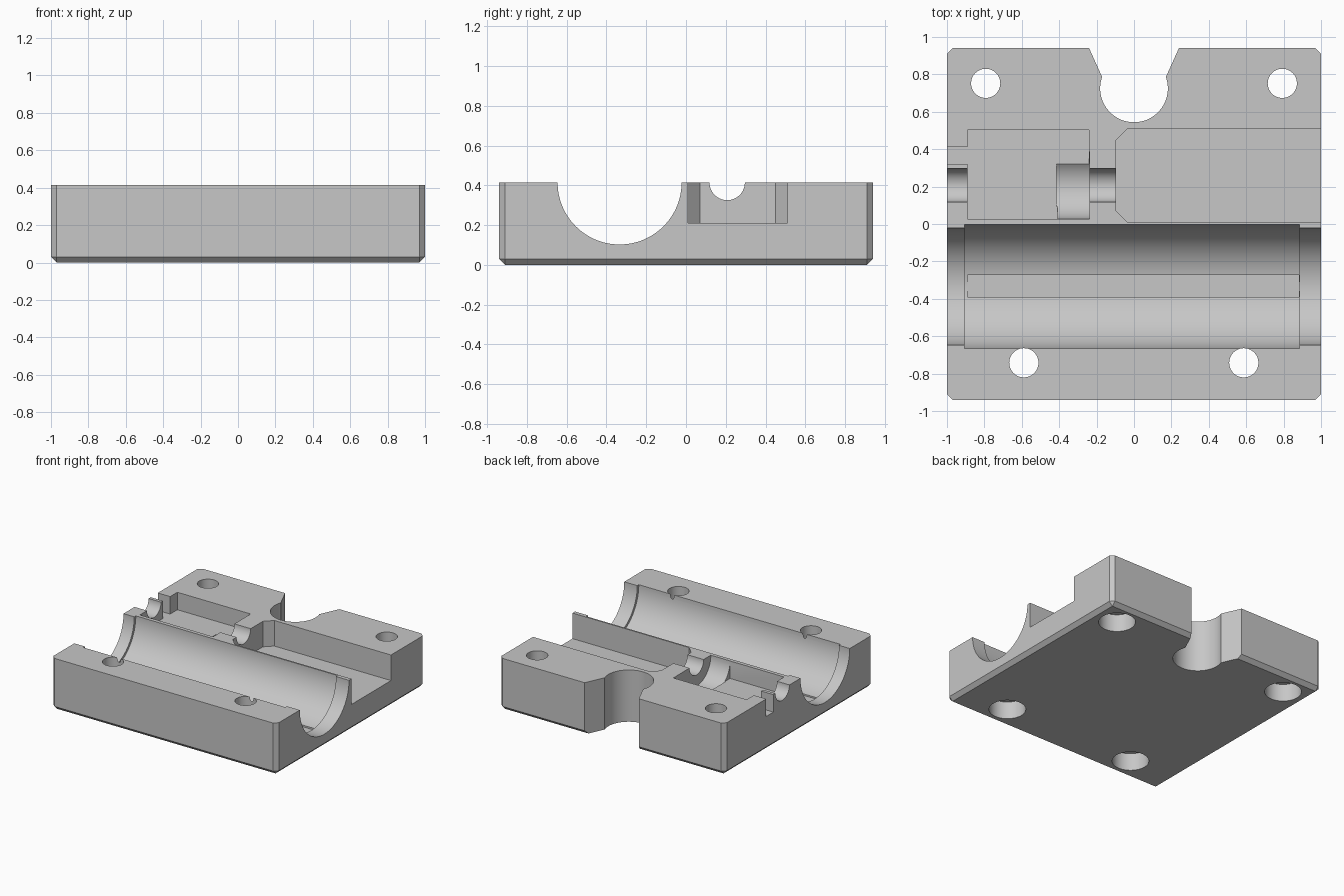
import bpy, bmesh, math
from mathutils import Matrix, Vector

if "Cube" in bpy.data.objects:
    bpy.data.objects.remove(bpy.data.objects["Cube"], do_unlink=True)

TOP = 0.415
BORE_Y, SHAFT_Y = -0.334, 0.207

grey = bpy.data.materials.new("plain_grey")
grey.use_nodes = True
grey.diffuse_color = (0.57, 0.57, 0.57, 1)
grey.node_tree.nodes["Principled BSDF"].inputs["Base Color"].default_value = (0.57, 0.57, 0.57, 1)


def make_object(name, bm):
    bmesh.ops.recalc_face_normals(bm, faces=bm.faces)
    mesh = bpy.data.meshes.new(name)
    bm.to_mesh(mesh)
    bm.free()
    mesh.materials.append(grey)
    obj = bpy.data.objects.new(name, mesh)
    bpy.context.collection.objects.link(obj)
    return obj


def prism(name, outline, z0, z1):
    """Extrude a plan outline from z0 up to z1."""
    bm = bmesh.new()
    face = bm.faces.new([bm.verts.new((x, y, z0)) for x, y in outline])
    new = bmesh.ops.extrude_face_region(bm, geom=[face])["geom"]
    bmesh.ops.translate(bm, vec=(0, 0, z1 - z0),
                        verts=[v for v in new if isinstance(v, bmesh.types.BMVert)])
    return make_object(name, bm)


def rod(name, start, end, radius, sides=64):
    """Cylinder between two points."""
    a, b = Vector(start), Vector(end)
    turn = (b - a).to_track_quat('Z', 'Y').to_matrix().to_4x4()
    bm = bmesh.new()
    bmesh.ops.create_cone(bm, cap_ends=True, segments=sides, radius1=radius, radius2=radius,
                          depth=(b - a).length, matrix=Matrix.Translation((a + b) / 2) @ turn)
    return make_object(name, bm)


def x_rod(name, x0, x1, y, radius, sides=64):
    return rod(name, (x0, y, TOP), (x1, y, TOP), radius, sides)


def rect(x0, x1, y0, y1):
    return [(x0, y0), (x1, y0), (x1, y1), (x0, y1)]


# Block with chamfered upright corners and bottom rim
bm = bmesh.new()
bmesh.ops.create_cube(bm, size=1, matrix=Matrix.Translation((0, 0, TOP / 2))
                      @ Matrix.Diagonal((2, 1.88, TOP, 1)))
edges = [e for e in bm.edges if min(v.co.z for v in e.verts) < 0.01]
bmesh.ops.bevel(bm, geom=edges, offset=0.03, segments=1, affect='EDGES')
block = make_object("housing_block", bm)

cutters = [
    # Long half-round bore with a wider middle and a flat floor strip
    x_rod("bore_ends", -1.2, 1.2, BORE_Y, 0.312, 128),
    x_rod("bore_middle", -0.905, 0.885, BORE_Y, 0.332, 128),
    prism("bore_strip", rect(-0.89, 0.883, -0.39, -0.272), 0.076, 0.3),
    # Deep pocket open to the left side
    prism("deep_pocket", [(-0.095, 0.07), (-0.035, 0.01), (1.2, 0.01), (1.2, 0.51),
                          (-0.035, 0.51), (-0.095, 0.45)], 0.21, 0.6),
    # Shallow pocket with a side slot, and the round seat beside it
    prism("shallow_pocket", [(-0.89, 0.028), (-0.41, 0.028), (-0.41, SHAFT_Y), (-0.24, SHAFT_Y),
                             (-0.24, 0.503), (-0.89, 0.503), (-0.89, 0.412), (-1.2, 0.412),
                             (-1.2, 0.322), (-0.89, 0.322)], 0.275, 0.6),
    x_rod("round_seat", -0.415, -0.239, SHAFT_Y, 0.18),
    # Small shaft channels
    x_rod("outer_channel", -1.2, -0.8, SHAFT_Y, 0.089),
    x_rod("inner_channel", -0.3, 0.0, SHAFT_Y, 0.089),
    # Keyhole notch in the back
    rod("notch_round", (0, 0.725, -0.2), (0, 0.725, 0.6), 0.181, 96),
    prism("notch_flare", [(-0.17, 0.785), (0.17, 0.785), (0.267, 1.0), (-0.267, 1.0)], -0.2, 0.6),
]
# Screw holes, counterbored from below
for x, y in ((-0.793, 0.752), (0.793, 0.752), (-0.589, -0.742), (0.587, -0.742)):
    cutters.append(rod("screw_hole", (x, y, -0.2), (x, y, 0.6), 0.078, 48))
    cutters.append(rod("counterbore", (x, y, -0.2), (x, y, 0.14), 0.135, 48))

bpy.ops.object.select_all(action='DESELECT')
bpy.context.view_layer.objects.active = block
block.select_set(True)
for cutter in cutters:
    cutter.hide_render = True
    cut = block.modifiers.new(cutter.name, 'BOOLEAN')
    cut.operation = 'DIFFERENCE'
    cut.solver = 'EXACT'
    cut.object = cutter
    bpy.ops.object.modifier_apply(modifier=cut.name)
    bpy.data.objects.remove(cutter, do_unlink=True)

bpy.ops.object.shade_smooth_by_angle(angle=math.radians(25))
